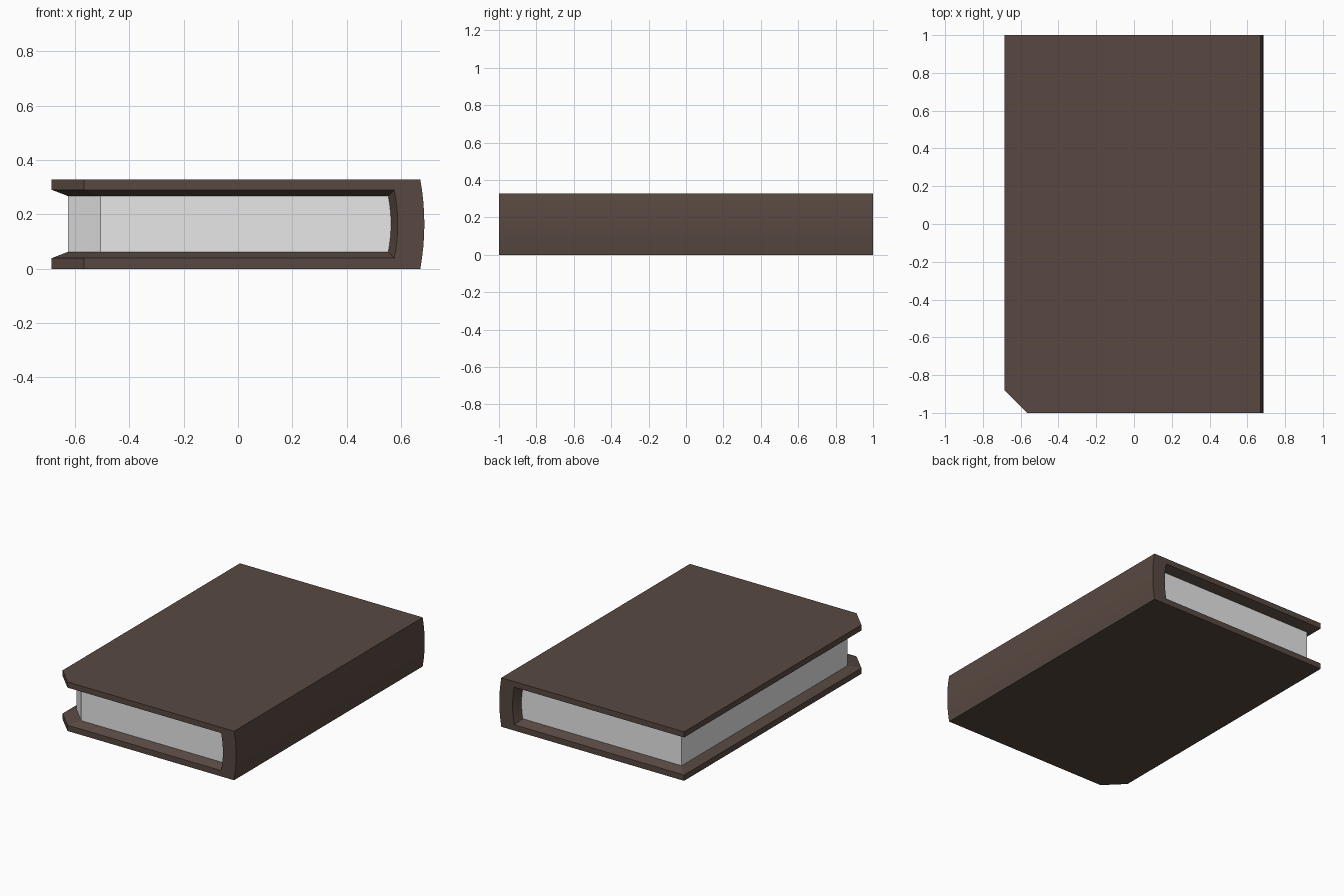
import bpy, bmesh, math

if "Cube" in bpy.data.objects:
    bpy.data.objects.remove(bpy.data.objects["Cube"])


def material(name, rgb):
    m = bpy.data.materials.new(name)
    m.diffuse_color = (*rgb, 1)
    m.use_nodes = True
    m.node_tree.nodes["Principled BSDF"].inputs["Base Color"].default_value = m.diffuse_color
    return m


def make_object(name, bm, mat):
    bmesh.ops.recalc_face_normals(bm, faces=bm.faces[:])
    me = bpy.data.meshes.new(name)
    bm.to_mesh(me)
    bm.free()
    ob = bpy.data.objects.new(name, me)
    bpy.context.collection.objects.link(ob)
    me.materials.append(mat)
    return ob


brown = material("brown leather", (0.098, 0.066, 0.053))
paper = material("paper white", (0.8, 0.8, 0.8))

LEFT, CUT, INSET, SEG = -0.686, 0.12, 0.06, 8


def shell(x_spine, bulge, z_low, z_high, inset):
    """Points (x, y_front, y_back, z) along the U from top board, round the spine, to bottom board."""
    back, front = 1 - inset, -1 + inset
    edge = [(LEFT + inset, front + CUT), (LEFT + CUT + inset, front)]
    pts = [(x, y, back, z_high) for x, y in edge]
    for i in range(SEG + 1):
        t = i / SEG
        pts.append((x_spine + bulge * (1 - (2 * t - 1) ** 2), front, back,
                    z_high + (z_low - z_high) * t))
    pts += [(x, y, back, z_low) for x, y in reversed(edge)]
    return pts


outer = shell(0.671, 0.015, 0.0, 0.329, 0)
rim = shell(0.575, 0.013, 0.039, 0.291, 0)
inner = shell(0.553, 0.010, 0.0625, 0.268, INSET)

# cover: outer skin, flat rims and sloping recess swept along the U
bm = bmesh.new()
cols = []
for o, r, p in zip(outer, rim, inner):
    ring = [(o[0], o[1], o[3]), (o[0], o[2], o[3]), (r[0], r[2], r[3]),
            (p[0], p[2], p[3]), (p[0], p[1], p[3]), (r[0], r[1], r[3])]
    cols.append([bm.verts.new(c) for c in ring])
for a, b in zip(cols, cols[1:]):
    for j in (0, 1, 2, 4, 5):
        k = (j + 1) % 6
        bm.faces.new((a[j], a[k], b[k], b[j]))
for c in (cols[0], cols[-1]):
    bm.faces.new((c[0], c[1], c[2], c[5]))
    bm.faces.new((c[5], c[2], c[3], c[4]))
cover = make_object("cover", bm, brown)

# page block: same rounded profile with the clipped corner
bm = bmesh.new()
f = [bm.verts.new((p[0], p[1], p[3])) for p in inner]
b = [bm.verts.new((p[0], p[2], p[3])) for p in inner]
bm.faces.new(f[1:-1])
bm.faces.new(b)
bm.faces.new((f[0], f[1], f[-2], f[-1]))
bm.faces.new((f[0], f[-1], b[-1], b[0]))
for i in range(len(f) - 1):
    bm.faces.new((f[i], f[i + 1], b[i + 1], b[i]))
pages = make_object("pages", bm, paper)

# smooth the rounded spine only, keep the board edges crisp
for ob in (cover, pages):
    bpy.ops.object.select_all(action='DESELECT')
    ob.select_set(True)
    bpy.context.view_layer.objects.active = ob
    bpy.ops.object.shade_smooth_by_angle(angle=math.radians(12))
